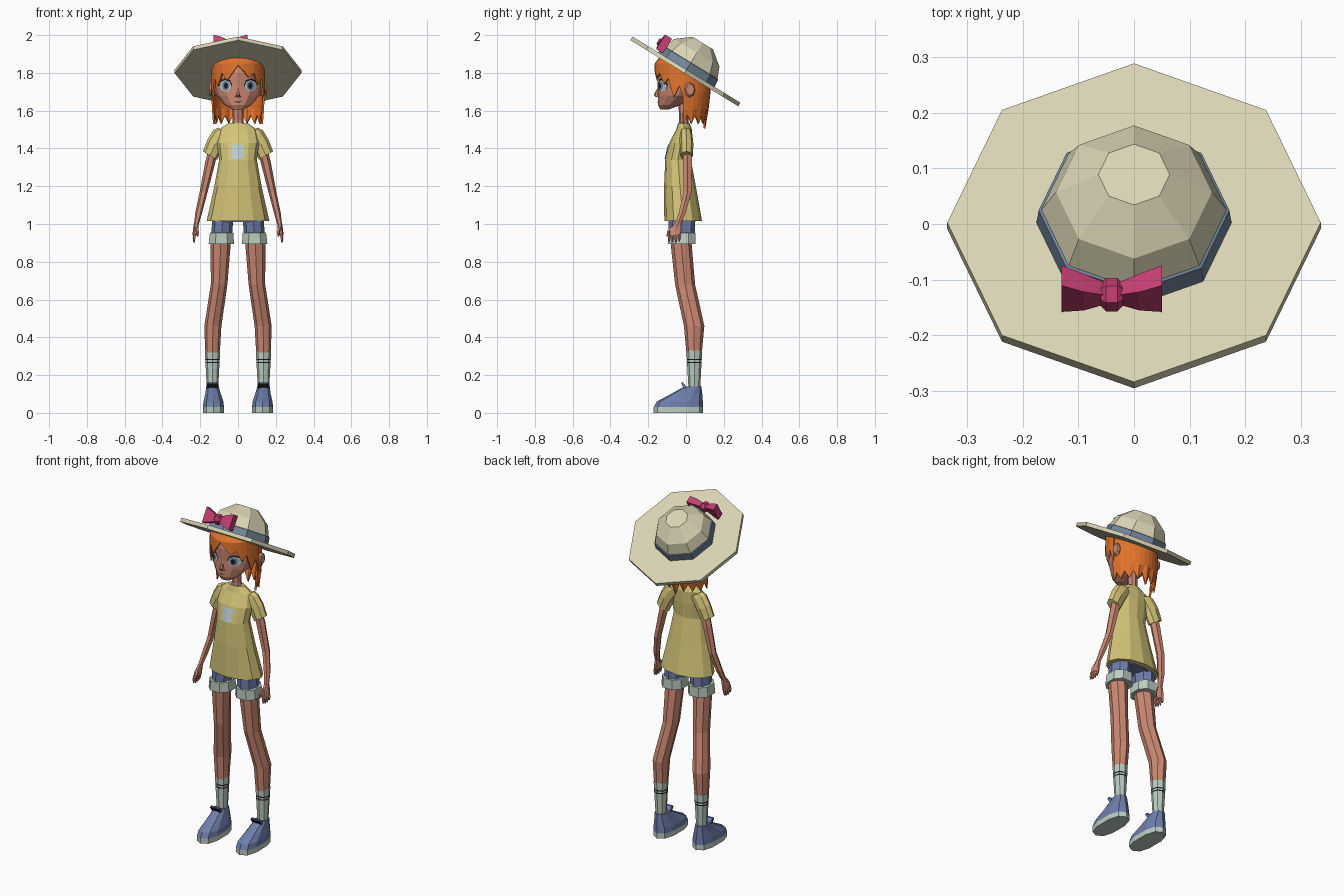
import bpy, bmesh, math
from mathutils import Vector, Matrix
from mathutils.bvhtree import BVHTree

if "Cube" in bpy.data.objects:
    bpy.data.objects.remove(bpy.data.objects["Cube"])

COLOURS = {
    "skin": (.60, .25, .17), "hair_orange": (.75, .17, .025), "shirt_yellow": (.66, .56, .19),
    "denim_blue": (.16, .21, .41), "pale_green": (.50, .61, .53), "hat_cream": (.70, .66, .46),
    "bow_crimson": (.56, .05, .17), "band_blue": (.17, .24, .33), "black": (.01, .01, .015),
    "pale_blue": (.52, .63, .68)}
MATS = {}
for key, rgb in COLOURS.items():
    MATS[key] = bpy.data.materials.new(key)
    MATS[key].diffuse_color = (*rgb, 1)


def make(name, verts, faces, mats, mirror=False):
    """Mesh object; mats is one colour or one colour per face."""
    if isinstance(mats, str):
        mats = [mats] * len(faces)
    me = bpy.data.meshes.new(name)
    me.from_pydata([tuple(v) for v in verts], [], faces)
    used = list(dict.fromkeys(mats))
    for m in used:
        me.materials.append(MATS[m])
    for p, m in zip(me.polygons, mats):
        p.material_index = used.index(m)
    bm = bmesh.new()
    bm.from_mesh(me)
    bmesh.ops.recalc_face_normals(bm, faces=bm.faces)
    bm.to_mesh(me)
    bm.free()
    ob = bpy.data.objects.new(name, me)
    bpy.context.collection.objects.link(ob)
    if mirror:
        mod = ob.modifiers.new("Mirror", 'MIRROR')
        mod.use_mirror_merge = False
    return ob


def loft(name, rings, mats, n=8, axis=(0, 0, 1), phase=0, power=1, mirror=False, frame=Matrix()):
    """Capped skin over elliptical rings (x, y, z, rx, ry) square to axis; mats may list one colour per band."""
    rot = Vector((0, 0, 1)).rotation_difference(Vector(axis)).to_matrix()
    squash = lambda c: math.copysign(abs(c) ** power, c) if abs(c) > 1e-6 else 0
    verts, faces, cols = [], [], []
    bands = [mats] * (len(rings) - 1) if isinstance(mats, str) else mats
    for x, y, z, rx, ry in rings:
        for i in range(n):
            a = 2 * math.pi * i / n + math.radians(phase)
            p = rot @ Vector((rx * squash(math.cos(a)), ry * squash(math.sin(a)), 0))
            verts.append(frame @ (p + Vector((x, y, z))))
    for r in range(len(rings) - 1):
        for i in range(n):
            j = (i + 1) % n
            faces.append((r*n + i, r*n + j, (r+1)*n + j, (r+1)*n + i))
            cols.append(bands[r])
    faces += [tuple(range(n)), tuple(range(len(verts) - n, len(verts)))]
    return make(name, verts, faces, cols + [bands[0], bands[-1]], mirror)


def decal(name, target, pts, mat, lift, mirror=False):
    """Thin painted shape: (x, z) outline projected onto the front of target."""
    me = target.data
    tree = BVHTree.FromPolygons([v.co for v in me.vertices], [p.vertices for p in me.polygons])
    mid = (sum(p[0] for p in pts) / len(pts), sum(p[1] for p in pts) / len(pts))
    verts = []
    for x, z in list(pts) + [mid]:
        hit = tree.ray_cast(Vector((x, -1, z)), Vector((0, 1, 0)))[0]
        verts.append((x, hit.y - lift, z))
    n = len(pts)
    return make(name, verts, [(i, (i + 1) % n, n) for i in range(n)], mat, mirror)


def oval(cx, cz, rx, rz, n=8):
    return [(cx + rx * math.cos(2*math.pi*i/n), cz + rz * math.sin(2*math.pi*i/n)) for i in range(n)]


def hair_sheet(name, start, step, rows, tip_r, tips):
    """Curved sheet of hair round the head, ending in a jagged edge."""
    verts, n = [], len(tips)
    for z, rx, ry in rows + [(None, *tip_r)]:
        for i in range(n):
            a = math.radians(start + step * i)
            verts.append((rx * math.sin(a), -.02 - ry * math.cos(a), tips[i] if z is None else z))
    faces = [(r*n + i, r*n + i + 1, (r+1)*n + i + 1, (r+1)*n + i)
             for r in range(len(rows)) for i in range(n - 1)]
    ob = make(name, verts, faces, "hair_orange")
    ob.modifiers.new("Thickness", 'SOLIDIFY').thickness = .01


# Hat: tilted octagonal brim and faceted crown with a band
HAT = Matrix.Translation((0, .0025, 1.817)) @ Matrix.Rotation(math.radians(-31.5), 4, 'X')
loft("hat_brim", [(0, 0, -.022, .335, .335), (0, 0, 0, .335, .335)], "hat_cream", frame=HAT)
loft("hat_crown", [(0, 0, 0, .175, .175), (0, 0, .042, .171, .171), (0, 0, .044, .166, .166),
                   (0, 0, .105, .14, .14), (0, 0, .165, .064, .064)],
     ["band_blue", "band_blue", "hat_cream", "hat_cream"], frame=HAT)
# Bow standing on the brim
for side, name in ((-1, "bow_left"), (1, "bow_right")):
    loft(name, [(-.04 + side*.01, -.18, .05, .022, .018), (-.04 + side*.05, -.178, .052, .045, .027),
                (-.04 + side*.09, -.172, .054, .064, .03)],
         "bow_crimson", n=4, axis=(1, 0, 0), phase=45, frame=HAT)
loft("bow_knot", [(-.06, -.182, .05, .02, .02), (-.05, -.182, .05, .03, .03),
                  (-.03, -.182, .05, .03, .03), (-.02, -.182, .05, .02, .02)],
     "bow_crimson", n=6, axis=(1, 0, 0), frame=HAT)

# Head, nose, ears and neck
head = loft("head", [(0, -.115, 1.605, .03, .02), (0, -.088, 1.63, .07, .06), (0, -.042, 1.68, .114, .108),
                     (0, -.02, 1.73, .13, .13), (0, -.02, 1.80, .132, .135), (0, -.02, 1.86, .115, .12),
                     (0, -.01, 1.905, .06, .07)], "skin", n=12)
loft("nose", [(0, -.145, 1.672, .018, .016), (0, -.158, 1.683, .011, .013), (0, -.144, 1.725, .004, .004)],
     "skin", n=6, phase=30)
loft("ear", [(.12, .012, 1.705, .025, .018), (.138, .018, 1.71, .04, .03), (.15, .022, 1.712, .03, .022)],
     "skin", n=8, axis=(1, 0, 0), mirror=True)
loft("neck", [(0, -.01, 1.51, .036, .03), (0, -.012, 1.55, .028, .024), (0, -.012, 1.68, .03, .03)], "skin")

# Painted eyes, brows and mouth
decal("eye_lash", head, oval(.068, 1.737, .037, .034), "black", .003, True)
decal("eye_white", head, oval(.068, 1.731, .033, .031), "pale_blue", .005, True)
decal("iris", head, oval(.064, 1.732, .02, .026), "band_blue", .007, True)
decal("pupil", head, oval(.064, 1.732, .011, .016), "black", .009, True)
decal("brow", head, [(.035, 1.785), (.09, 1.793), (.09, 1.8), (.035, 1.793)], "hair_orange", .004, True)
decal("mouth", head, [(-.025, 1.647), (0, 1.643), (.025, 1.647), (0, 1.649)], "black", .003)

# Hair: cap under the hat, jagged fringe, back curtain
loft("hair_cap", [(0, -.02, 1.835, .138, .138), (0, -.02, 1.87, .128, .128), (0, -.01, 1.915, .07, .08)],
     "hair_orange", n=12)
hair_sheet("hair_fringe", -96, 12, [(1.89, .115, .115), (1.85, .141, .145)], (.144, .148),
           [1.65, 1.73, 1.66, 1.77, 1.73, 1.80, 1.76, 1.80, 1.84, 1.81, 1.775, 1.80, 1.74, 1.77, 1.67, 1.73, 1.65])
hair_sheet("hair_back", 92, 11, [(1.85, .13, .135), (1.70, .142, .15), (1.61, .138, .14)], (.132, .122),
           [1.53 if i % 2 == 0 else 1.575 for i in range(8)] + [1.505]
           + [1.575 if i % 2 == 0 else 1.53 for i in range(8)])

# Shirt with sleeves and chest patch
shirt = loft("shirt", [(0, -.015, 1.015, .166, .1), (0, -.032, 1.2, .125, .084), (0, -.042, 1.34, .1, .068),
                       (0, -.028, 1.43, .112, .06), (0, -.01, 1.50, .1, .042), (0, -.012, 1.535, .05, .03)],
             "shirt_yellow", n=12)
decal("chest_patch", shirt, [(-.033, 1.345), (0, 1.345), (.033, 1.345), (.033, 1.42), (0, 1.42), (-.033, 1.42)],
      "pale_blue", .005)
loft("sleeve", [(.07, 0, 1.49, .04, .03), (.09, 0, 1.472, .048, .034), (.12, .003, 1.425, .047, .036),
                (.148, .003, 1.362, .044, .034)], "shirt_yellow", axis=(.51, 0, -.86), mirror=True)

# Arms, palms, fingers
loft("arm", [(.13, .005, 1.40, .026, .026), (.146, .008, 1.33, .027, .027), (.182, .008, 1.17, .021, .024),
             (.208, -.02, 1.06, .018, .021), (.22, -.043, 1.0, .013, .017)], "skin", n=6, mirror=True)
loft("palm", [(.22, -.043, 1.005, .013, .017), (.224, -.055, .975, .014, .032), (.229, -.06, .94, .012, .033)],
     "skin", n=6, mirror=True)
for i in range(4):
    y = -.033 - .018 * i
    loft(f"finger_{i + 1}", [(.228, y, .95, .009, .009), (.232, y - .002, .925, .008, .008),
                             (.232, y - .003, .902 + .006 * (i in (0, 3)), .004, .004)], "skin", n=5, mirror=True)
loft("thumb", [(.22, -.07, .985, .01, .012), (.214, -.09, .962, .009, .01), (.212, -.099, .935, .004, .005)],
     "skin", n=5, mirror=True)

# Shorts with turned-up cuffs
loft("shorts_hips", [(0, -.02, 1.01, .125, .075), (0, -.025, 1.12, .12, .07)], "denim_blue", n=10)
loft("shorts_leg", [(.087, -.022, .93, .056, .068), (.08, -.022, 1.04, .055, .072)], "denim_blue", mirror=True)
loft("shorts_cuff", [(.088, -.022, .895, .072, .078), (.087, -.022, .953, .066, .077),
                     (.087, -.022, .955, .054, .066)], "pale_green", phase=22.5, power=.85, mirror=True)

# Legs and striped socks
loft("leg", [(.09, -.03, .94, .055, .056), (.1, -.005, .68, .044, .053), (.133, .043, .46, .045, .054),
             (.135, .043, .32, .039, .041)], "skin", mirror=True)
sock = [(z, .03 + .011 * (z - .13) / .2) for z in (.33, .286, .279, .270, .263, .13)]
loft("sock", [(.135, .044, z, r, r + .001) for z, r in sock],
     ["pale_green", "black", "pale_green", "black", "pale_green"], mirror=True)

# Shoes: pale sole, blue upper, tongue with dark front
loft("shoe", [(.13, -.04, 0, .058, .131), (.13, -.04, .03, .058, .131), (.13, -.033, .06, .055, .122),
              (.132, .003, .10, .043, .083), (.135, .037, .14, .034, .044)],
     ["pale_green", "denim_blue", "denim_blue", "denim_blue"], n=10, phase=18, power=.8, mirror=True)
loft("shoe_tongue", [(.135, .0, .125, .034, .012), (.135, -.012, .145, .036, .01), (.135, -.02, .16, .036, .007)],
     "denim_blue", n=4, phase=45, power=.5, mirror=True)
make("tongue_front", [(.103, -.014, .132), (.167, -.014, .132), (.167, -.03, .156), (.103, -.03, .156)],
     [(0, 1, 2, 3)], "black", True)

for m in bpy.data.materials:
    if m.users and not m.is_grease_pencil:
        m.use_nodes = True
        m.node_tree.nodes["Principled BSDF"].inputs["Base Color"].default_value = m.diffuse_color
